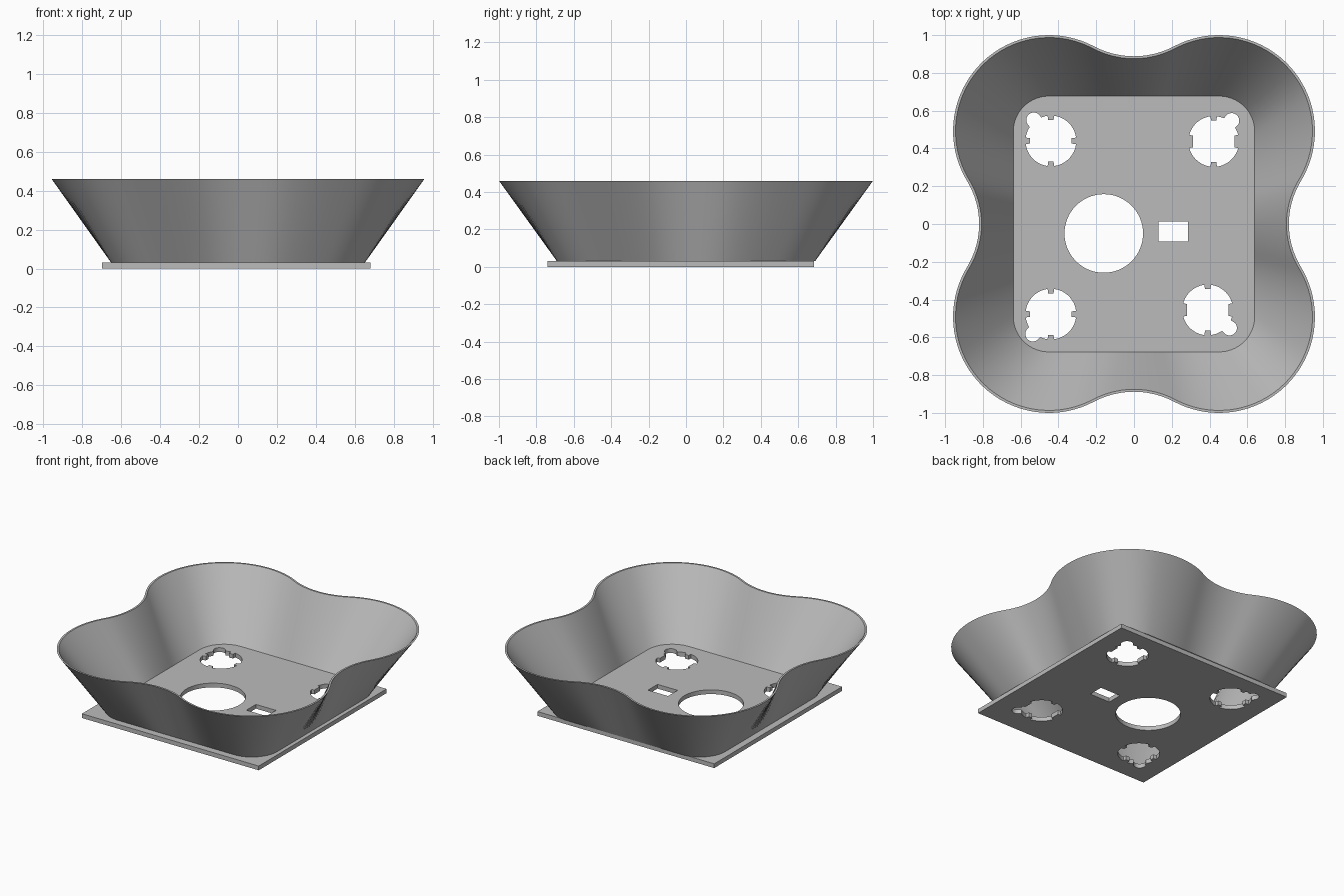
import bpy, bmesh
from math import sin, cos, pi, radians, sqrt, atan2, hypot, remainder

cube = bpy.data.objects.get("Cube")
if cube:
    bpy.data.objects.remove(cube)

grey = bpy.data.materials.new("light grey")
grey.use_nodes = True
grey.diffuse_color = (0.5, 0.5, 0.5, 1)
grey.node_tree.nodes["Principled BSDF"].inputs["Base Color"].default_value = (0.5, 0.5, 0.5, 1)

PLATE_TOP, RIM_TOP, WALL = 0.03, 0.46, 0.013


def arc(cx, cy, r, a0, a1, n=40):
    return [(cx + r * cos(a0 + (a1 - a0) * i / n), cy + r * sin(a0 + (a1 - a0) * i / n))
            for i in range(n + 1)]


def resample(pts, n):
    """Spread n + 1 points evenly along a polyline."""
    run = [0]
    for p, q in zip(pts, pts[1:]):
        run.append(run[-1] + hypot(q[0] - p[0], q[1] - p[1]))
    out, k = [], 0
    for i in range(n + 1):
        s = run[-1] * i / n
        while k < len(pts) - 2 and run[k + 1] < s:
            k += 1
        t = (s - run[k]) / max(run[k + 1] - run[k], 1e-9)
        out.append(tuple(a + (b - a) * t for a, b in zip(pts[k], pts[k + 1])))
    return out


def full_loop(quarter):
    """Mirror the +x +y quarter into a closed loop."""
    left = [(-x, y) for x, y in reversed(quarter)]
    half = quarter + left[1:]
    return half + [(-x, -y) for x, y in half[1:-1]]


def foot_loop(inset):
    # Rounded rectangle where the wall meets the plate
    hx, hy, r = 0.652, 0.69, 0.2
    q = arc(hx - r, hy - r, r - inset, 0, pi / 2)
    return full_loop(resample([(hx - inset, 0)] + q + [(0, hy - inset)], 48))


def rim_loop(inset):
    # Four large lobes joined by tangent concave arcs
    cx, cy, r = 0.45, 0.492, 0.508
    waist_x, waist_y = 0.82, 0.888

    def fillet(side, reach):
        return (side ** 2 + reach ** 2 - r ** 2) / (2 * (r - reach))

    fx, fy = fillet(cy, waist_x - cx), fillet(cx, waist_y - cy)
    ax = atan2(cy, waist_x + fx - cx)
    ay = atan2(cx, waist_y + fy - cy)
    q = arc(waist_x + fx, 0, fx + inset, pi, pi - ax)
    q += arc(cx, cy, r - inset, -ax, pi / 2 + ay, 80)[1:]
    q += arc(0, waist_y + fy, fy + inset, -pi / 2 + ay, -pi / 2)[1:]
    return full_loop(resample(q, 48))


def add_object(name, bm):
    mesh = bpy.data.meshes.new(name)
    bmesh.ops.recalc_face_normals(bm, faces=bm.faces)
    bm.to_mesh(mesh)
    bm.free()
    mesh.materials.append(grey)
    obj = bpy.data.objects.new(name, mesh)
    bpy.context.collection.objects.link(obj)
    return obj


# Flared wall: outer foot, outer rim, inner rim, inner foot, closed into a shell
bm = bmesh.new()
rings = [[bm.verts.new((x, y, z)) for x, y in loop] for loop, z in (
    (foot_loop(0), PLATE_TOP), (rim_loop(0), RIM_TOP),
    (rim_loop(WALL), RIM_TOP), (foot_loop(WALL), PLATE_TOP))]
for k, ring in enumerate(rings):
    nxt = rings[(k + 1) % len(rings)]
    for i in range(len(ring)):
        j = (i + 1) % len(ring)
        bm.faces.new((ring[i], ring[j], nxt[j], nxt[i]))
wall = add_object("flared_wall", bm)
bpy.context.view_layer.objects.active = wall
wall.select_set(True)
bpy.ops.object.shade_smooth_by_angle(angle=radians(30))


def rectangle(x0, x1, y0, y1):
    return [(x0, y0), (x1, y0), (x1, y1), (x0, y1)]


def socket_hole(cx, cy, lobe_x, lobe_y, side_tab):
    """Round hole with four inward tabs and a small corner lobe."""
    r, lobe_r, tab_depth = 0.134, 0.04, 0.024
    d, lobe_a = hypot(lobe_x, lobe_y), atan2(lobe_y, lobe_x)
    pts = []
    for i in range(240):
        a = 2 * pi * i / 240
        dist = r
        off = remainder(a - lobe_a, 2 * pi)
        if abs(off) < pi / 2 and abs(d * sin(off)) < lobe_r:
            dist = max(r, d * cos(off) + sqrt(lobe_r ** 2 - (d * sin(off)) ** 2))
        x, y = dist * cos(a), dist * sin(a)
        if abs(y) < side_tab:
            x = max(-r + tab_depth, min(r - tab_depth, x))
        if abs(x) < 0.015:
            y = max(-r + tab_depth, min(r - tab_depth, y))
        pts.append((cx + x, cy + y))
    return pts


# Base plate: flat outline with holes, extruded
outlines = [
    rectangle(-0.7, 0.68, -0.74, 0.685),
    arc(-0.16, -0.05, 0.208, 0, 2 * pi, 64)[:-1],
    rectangle(0.13, 0.287, -0.092, 0.014),
    socket_hole(-0.44, 0.44, -0.09, 0.11, 0.016),
    socket_hole(0.422, 0.437, 0.095, 0.11, 0.034),
    socket_hole(-0.44, -0.477, -0.095, -0.105, 0.016),
    socket_hole(0.39, -0.455, 0.115, -0.095, 0.034),
]
curve = bpy.data.curves.new("plate_outline", 'CURVE')
curve.dimensions = '2D'
curve.fill_mode = 'BOTH'
curve.extrude = PLATE_TOP / 2
for pts in outlines:
    spline = curve.splines.new('POLY')
    spline.points.add(len(pts) - 1)
    for point, (x, y) in zip(spline.points, pts):
        point.co = (x, y, 0, 1)
    spline.use_cyclic_u = True
helper = bpy.data.objects.new("plate_outline", curve)
bpy.context.collection.objects.link(helper)
graph = bpy.context.evaluated_depsgraph_get()
bm = bmesh.new()
bm.from_mesh(bpy.data.meshes.new_from_object(helper.evaluated_get(graph)))
bpy.data.objects.remove(helper)
bmesh.ops.remove_doubles(bm, verts=bm.verts, dist=0.0001)
bmesh.ops.translate(bm, verts=bm.verts, vec=(0, 0, PLATE_TOP / 2))
for face in bm.faces:
    face.smooth = False
add_object("base_plate", bm)
